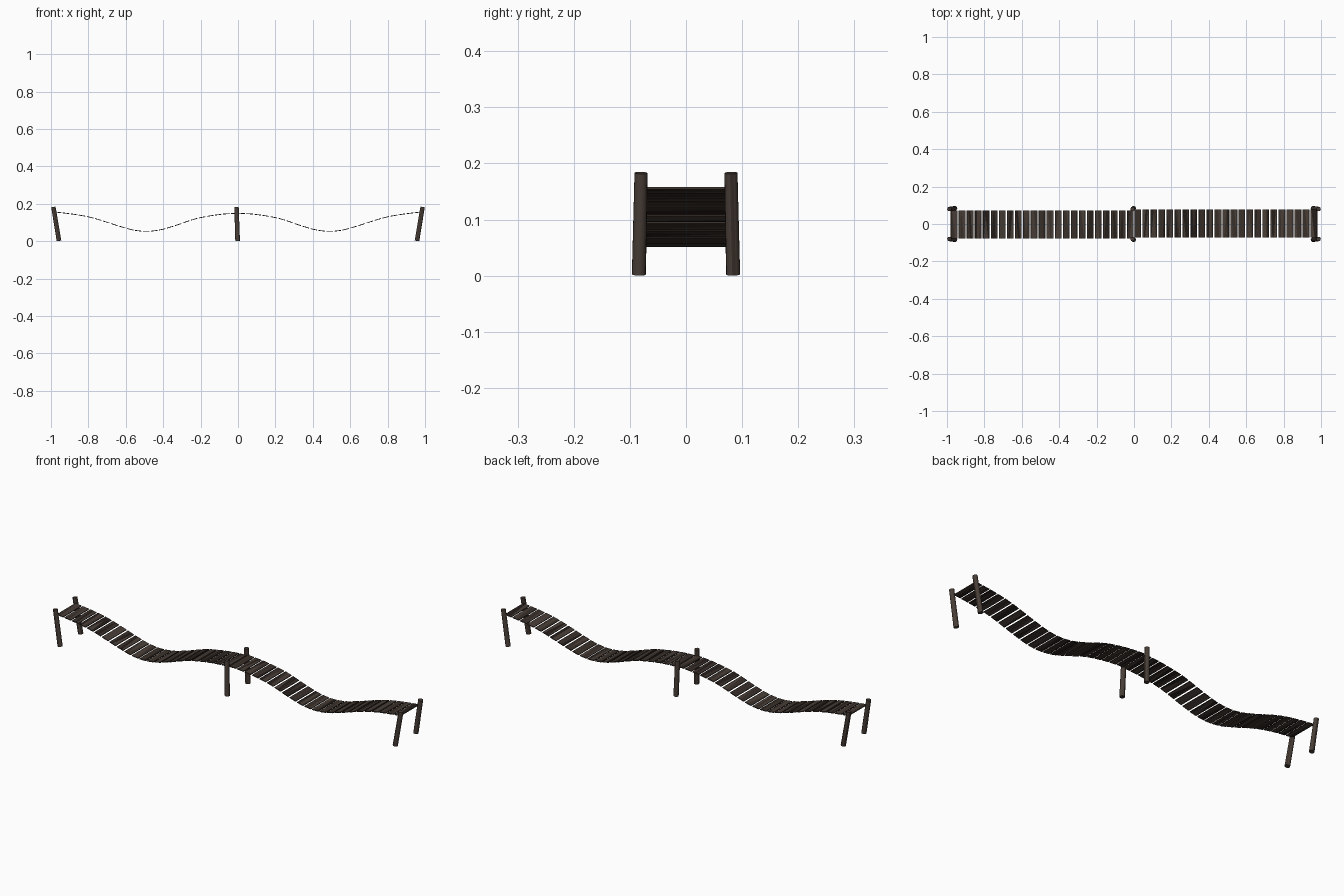
import bpy, bmesh, math, random
from mathutils import Vector, Matrix

if "Cube" in bpy.data.objects:
    bpy.data.objects.remove(bpy.data.objects["Cube"])

random.seed(4)


def material(name, color):
    m = bpy.data.materials.new(name)
    m.diffuse_color = (*color, 1)
    m.use_nodes = True
    m.node_tree.nodes["Principled BSDF"].inputs["Base Color"].default_value = m.diffuse_color
    return m


WOODS = [material("dark wood", (0.018, 0.013, 0.010)),
         material("mid wood", (0.040, 0.028, 0.022)),
         material("light wood", (0.066, 0.048, 0.038)),
         material("post wood", (0.068, 0.049, 0.039))]


def finish(bm, name, smooth=False):
    bmesh.ops.recalc_face_normals(bm, faces=bm.faces)
    mesh = bpy.data.meshes.new(name)
    bm.to_mesh(mesh)
    bm.free()
    ob = bpy.data.objects.new(name, mesh)
    bpy.context.collection.objects.link(ob)
    for m in WOODS:
        mesh.materials.append(m)
    if smooth:
        bpy.ops.object.select_all(action='DESELECT')
        ob.select_set(True)
        bpy.context.view_layer.objects.active = ob
        bpy.ops.object.shade_smooth_by_angle(angle=math.radians(50))
    return ob


# Sagging deck profile, distance from the bridge centre to height
PROFILE = [(-0.2, 0.128), (0.0, 0.149), (0.2, 0.126), (0.353, 0.078), (0.42, 0.060),
           (0.49, 0.053), (0.56, 0.060), (0.63, 0.079), (0.8, 0.130), (0.98, 0.156), (1.1, 0.160)]


def height(x):
    x = abs(x)
    for i in range(1, len(PROFILE) - 2):
        (x0, z0), (x1, z1), (x2, z2), (x3, z3) = PROFILE[i - 1:i + 3]
        if x <= x2:
            break
    t = (x - x1) / (x2 - x1)
    m1 = (z2 - z0) / (x2 - x0) * (x2 - x1)
    m2 = (z3 - z1) / (x3 - x1) * (x2 - x1)
    return ((2*t**3 - 3*t**2 + 1) * z1 + (t**3 - 2*t**2 + t) * m1
            + (3*t**2 - 2*t**3) * z2 + (t**3 - t**2) * m2)


# Deck planks: thin boards following the sag, with darker and lighter grain strips
def deck(name, side):
    bm = bmesh.new()
    count, first, last = 23, 0.0205, 0.962
    for i in range(count):
        x = side * (first + (last - first) * i / (count - 1))
        slope = math.atan2(height(x + 0.01) - height(x - 0.01), 0.02)
        place = (Matrix.Translation((x, 0.002 * side, height(x)))
                 @ Matrix.Rotation(-slope, 4, 'Y')
                 @ Matrix.Diagonal((0.036, 0.150, 0.004, 1)))
        made = bmesh.ops.create_cube(bm, size=1, matrix=place)
        faces = {f for v in made['verts'] for f in v.link_faces}
        edges = {e for f in faces for e in f.edges}
        geom = list(made['verts']) + list(edges) + list(faces)
        for cut in (-0.2, 0.15):
            cut += random.uniform(-0.1, 0.1)
            normal = place.to_3x3() @ Vector((1, 0, 0))
            normal.y = random.uniform(-0.12, 0.12) * normal.length
            res = bmesh.ops.bisect_plane(bm, geom=geom, dist=1e-6,
                                         plane_co=place @ Vector((cut, 0, 0)), plane_no=normal)
            geom = res['geom']
        for f in geom:
            if isinstance(f, bmesh.types.BMFace):
                f.material_index = random.choices((0, 1, 2), (3, 5, 3))[0]
    finish(bm, name)


deck("left_deck_planks", -1)
deck("right_deck_planks", 1)


# Posts: leaning round timbers
def post(name, bottom, top):
    bottom, top = Vector(bottom), Vector(top)
    axis = top - bottom
    bm = bmesh.new()
    place = (Matrix.Translation((bottom + top) / 2)
             @ axis.to_track_quat('Z', 'Y').to_matrix().to_4x4())
    bmesh.ops.create_cone(bm, cap_ends=True, segments=12, radius1=0.0125, radius2=0.0118,
                          depth=axis.length, matrix=place)
    for f in bm.faces:
        f.material_index = 1 if random.random() < 0.25 else 3
    finish(bm, name, smooth=True)


for label, x0, x1 in (("left", -0.957, -0.987), ("middle", -0.002, -0.008), ("right", 0.957, 0.987)):
    for end, s in (("front", -1), ("back", 1)):
        post(f"{label}_{end}_post", (x0, s * 0.0840, 0.002), (x1, s * 0.0800, 0.183))
